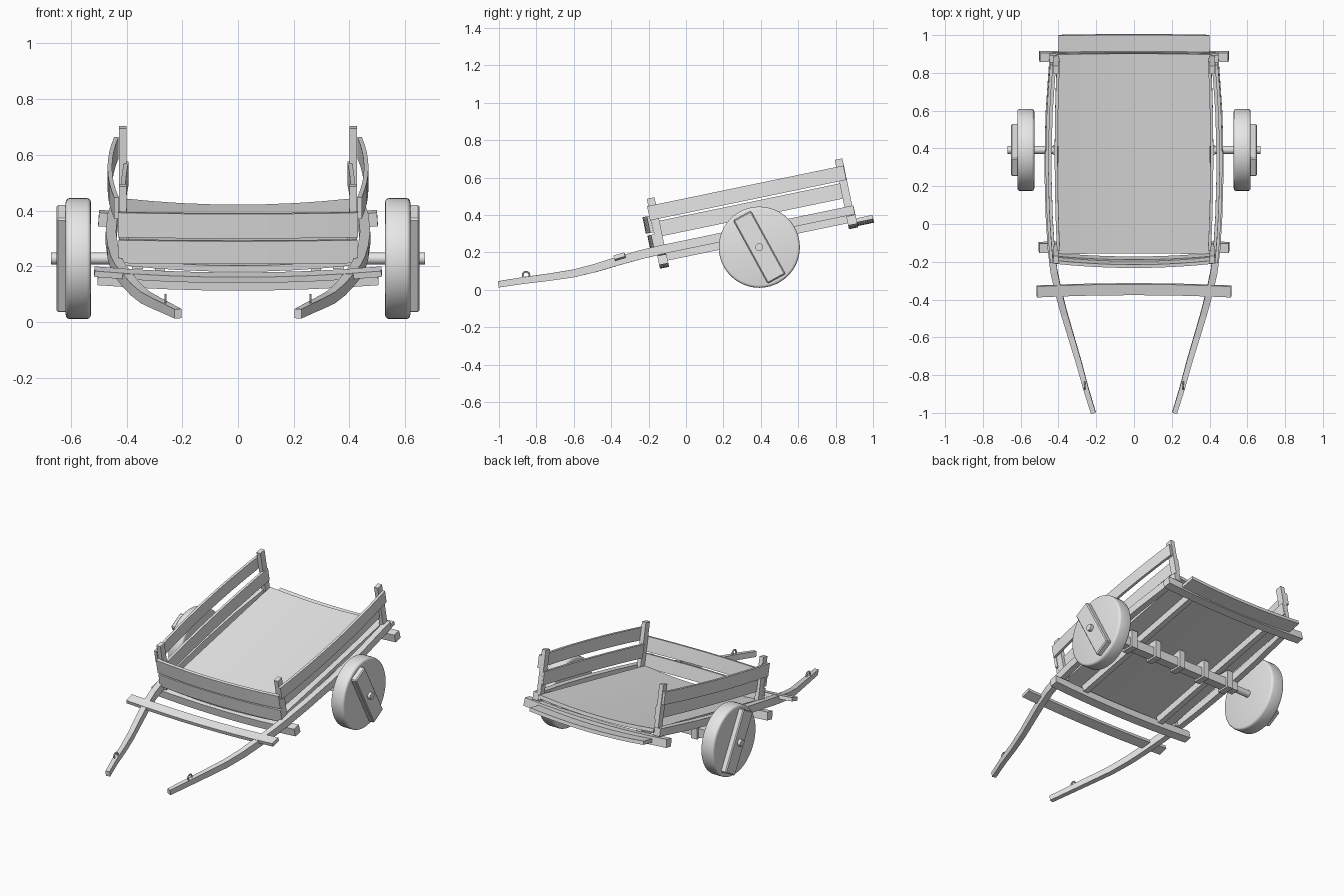
import bpy, bmesh, math
from mathutils import Vector, Matrix

cube = bpy.data.objects.get("Cube")
if cube:
    bpy.data.objects.remove(cube, do_unlink=True)

mat = bpy.data.materials.new("plain_grey")
mat.use_nodes = True
mat.diffuse_color = (0.8, 0.8, 0.8, 1)
mat.node_tree.nodes["Principled BSDF"].inputs["Base Color"].default_value = (0.8, 0.8, 0.8, 1)

# The cart body leans back: u runs along the bed, w stands square to it
TILT = math.radians(11.7)
C, S = math.cos(TILT), math.sin(TILT)
UP = Vector((0, -S, C))


def bed_point(x, u, w):
    return Vector((x, u * C - w * S, 0.2 + u * S + w * C))


def finish(bm, name, smooth=False):
    bmesh.ops.recalc_face_normals(bm, faces=bm.faces[:])
    mesh = bpy.data.meshes.new(name)
    bm.to_mesh(mesh)
    bm.free()
    mesh.materials.append(mat)
    obj = bpy.data.objects.new(name, mesh)
    bpy.context.collection.objects.link(obj)
    if smooth:
        bpy.ops.object.select_all(action='DESELECT')
        obj.select_set(True)
        bpy.context.view_layer.objects.active = obj
        bpy.ops.object.shade_smooth_by_angle(angle=math.radians(35))
    return obj


def beam(name, path, width, height, up=UP, taper=1.0):
    """Sweep a rectangular section along a path; taper scales the start."""
    bm = bmesh.new()
    rings = []
    last = len(path) - 1
    for i, p in enumerate(path):
        t = (path[min(i + 1, last)] - path[max(i - 1, 0)]).normalized()
        side = t.cross(up).normalized()
        top = side.cross(t)
        k = taper + (1 - taper) * min(1, 2 * i / last)
        a, b = side * width * k / 2, top * height * k / 2
        rings.append([bm.verts.new(p + v) for v in (a + b, b - a, -a - b, a - b)])
    for r, q in zip(rings, rings[1:]):
        for j in range(4):
            bm.faces.new((r[j], r[j - 1], q[j - 1], q[j]))
    bm.faces.new(rings[0])
    bm.faces.new(rings[-1])
    return finish(bm, name)


def cross_path(half, u, w, sag=0.0, push=0.0, n=8):
    """Path across the cart, bowed down by sag and along the bed by push."""
    pts = []
    for i in range(n + 1):
        f = 2 * i / n - 1
        bow = 1 - f * f
        pts.append(bed_point(f * half, u + push * bow, w - sag * bow))
    return pts


def side_path(x, u0, u1, w, bow, n=8):
    """Path along one side, bowed outwards in the middle."""
    pts = []
    for i in range(n + 1):
        f = 2 * i / n - 1
        pts.append(bed_point(x + math.copysign(bow, x) * (1 - f * f), u0 + (u1 - u0) * i / n, w))
    return pts


def cylinder(name, x0, x1, radius, y, z, sides, bevel=0.0):
    bm = bmesh.new()
    bmesh.ops.create_cone(bm, cap_ends=True, segments=sides, radius1=radius,
                          radius2=radius, depth=abs(x1 - x0))
    if bevel:
        rim = [e for e in bm.edges if any(len(f.verts) > 4 for f in e.link_faces)]
        bmesh.ops.bevel(bm, geom=rim, offset=bevel, segments=3, profile=0.5, affect='EDGES')
    bm.transform(Matrix.Translation(((x0 + x1) / 2, y, z)) @ Matrix.Rotation(math.pi / 2, 4, 'Y'))
    return finish(bm, name, True)


# Bed, cross bars and tail board, all sagging in the middle
beam("bed", cross_path(0.403, 0.388, 0.045, 0.022), 1.08, 0.022)
beam("front_bar", cross_path(0.503, -0.129, -0.012, 0.02), 0.05, 0.05)
beam("rear_bar", cross_path(0.5, 0.903, -0.01, 0.02), 0.05, 0.05)
beam("tail_board", cross_path(0.4, 0.967, -0.017, 0.02), 0.1, 0.022)

# Front boards, bowed forwards
beam("front_board_upper", cross_path(0.43, -0.157, 0.186, 0, -0.024), 0.018, 0.09)
beam("front_board_lower", cross_path(0.428, -0.155, 0.088, 0, -0.02), 0.018, 0.084)

# Cross piece lying on the shafts
yoke_up = Vector((0, -0.28, 0.96))
yoke = [Vector((f * 0.515 / 4, -0.357 + 0.012 * (1 - f * f / 16), 0.181 - 0.022 * (1 - f * f / 16)))
        for f in range(-4, 5)]
beam("yoke_board", yoke, 0.06, 0.022, yoke_up)

# Axle with its brackets
AY, AZ = 0.392, 0.228
X_UP = Vector((0, 0, 1))
beam("axle_beam", [Vector((-0.43, AY, AZ)), Vector((0.43, AY, AZ))], 0.055, 0.055, X_UP)
for i in range(5):
    x = (i - 2) * 0.18
    beam("axle_bracket", [Vector((x - 0.02, AY, 0.245)), Vector((x + 0.02, AY, 0.245))],
         0.085, 0.11, X_UP)

for s, label in ((1, "left"), (-1, "right")):
    # Curved shaft running back along the bed
    front = [(0.215, -1, 0.03), (0.255, -0.87, 0.05), (0.293, -0.73, 0.068), (0.332, -0.6, 0.088),
             (0.368, -0.48, 0.118), (0.4, -0.36, 0.155), (0.424, -0.25, 0.186)]
    path = [Vector((s * x, y, z)) for x, y, z in front]
    path += [bed_point(s * x, u, 0.041)
             for x, u in ((0.438, -0.13), (0.449, 0.05), (0.456, 0.3), (0.45, 0.6), (0.428, 0.925))]
    beam("shaft_" + label, path, 0.037, 0.048, taper=0.7)

    # Harness ring on the shaft
    bm = bmesh.new()
    n, m = 16, 6
    ring = [[bm.verts.new((s * 0.26 + 0.005 * math.sin(b),
                           -0.855 + (0.018 + 0.005 * math.cos(b)) * math.cos(a),
                           0.079 + (0.018 + 0.005 * math.cos(b)) * math.sin(a)))
             for b in (math.tau * j / m for j in range(m))]
            for a in (math.tau * i / n for i in range(n))]
    for i in range(n):
        for j in range(m):
            bm.faces.new((ring[i][j], ring[i - 1][j], ring[i - 1][j - 1], ring[i][j - 1]))
    finish(bm, "harness_ring_" + label, True)

    # Stakes and side planks
    for u, place in ((-0.126, "front"), (0.9, "rear")):
        beam(place + "_stake_" + label, [bed_point(s * 0.413, u, 0.015), bed_point(s * 0.413, u, 0.323)],
             0.027, 0.042, Vector((0, C, S)))
    beam("side_plank_upper_" + label, side_path(s * 0.436, -0.153, 0.918, 0.245, 0.024), 0.016, 0.078)
    beam("side_plank_lower_" + label, side_path(s * 0.4, -0.105, 0.92, 0.153, 0.012), 0.016, 0.083)

    # Joist under the bed
    beam("joist_" + label, [bed_point(s * 0.28, -0.11, 0.0), bed_point(s * 0.28, 0.89, 0.0)], 0.035, 0.045)

    # Axle end, wheel and the batten across it
    cylinder("axle_end_" + label, s * 0.4, s * 0.67, 0.021, AY, AZ, 16)
    cylinder("wheel_" + label, s * 0.528, s * 0.618, 0.217, AY, AZ, 48, 0.014)
    d = Vector((0, 0.187, -0.342)).normalized()
    mid = Vector((s * 0.63, AY, AZ))
    batten = beam("wheel_batten_" + label, [mid - d * 0.192, mid + d * 0.192], 0.108, 0.042, Vector((1, 0, 0)))
    bevel = batten.modifiers.new("soft_edges", 'BEVEL')
    bevel.width = 0.006
    bevel.segments = 1
